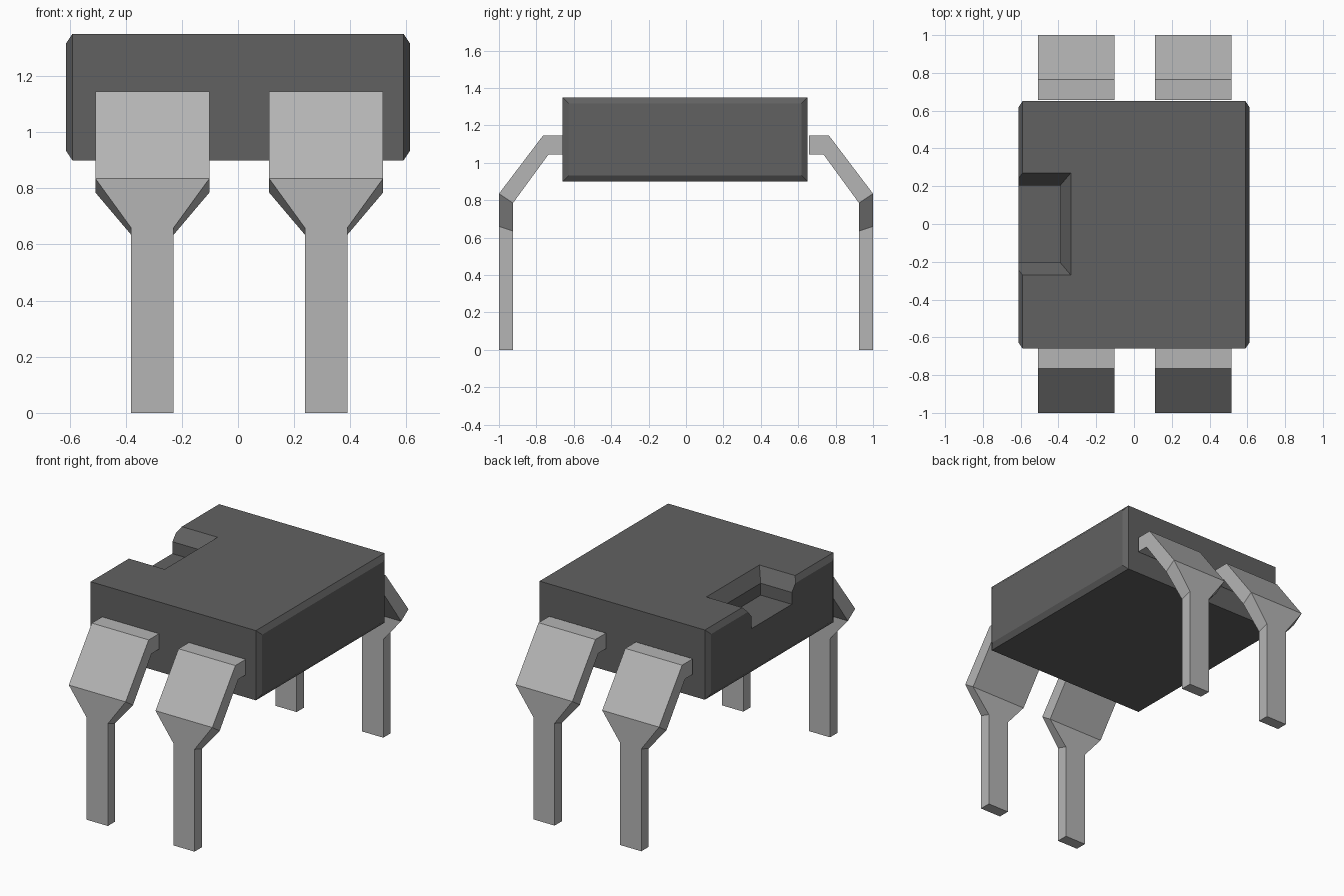
import bpy
import bmesh

default = bpy.data.objects.get("Cube")
if default:
    bpy.data.objects.remove(default, do_unlink=True)


def material(name, rgb):
    m = bpy.data.materials.new(name)
    m.use_nodes = True
    m.diffuse_color = (*rgb, 1)
    m.node_tree.nodes["Principled BSDF"].inputs["Base Color"].default_value = (*rgb, 1)
    return m


charcoal = material("charcoal plastic", (0.12, 0.12, 0.12))
silver = material("silver metal", (0.46, 0.46, 0.46))


def loft(name, rings, mat):
    """Skin a row of closed rings and cap both ends."""
    bm = bmesh.new()
    loops = [[bm.verts.new(p) for p in ring] for ring in rings]
    for a, b in zip(loops, loops[1:]):
        n = len(a)
        for i in range(n):
            j = (i + 1) % n
            bm.faces.new((a[i], a[j], b[j], b[i]))
    bm.faces.new(loops[0])
    bm.faces.new(loops[-1])
    bmesh.ops.recalc_face_normals(bm, faces=bm.faces)
    mesh = bpy.data.meshes.new(name)
    bm.to_mesh(mesh)
    bm.free()
    mesh.materials.append(mat)
    obj = bpy.data.objects.new(name, mesh)
    bpy.context.scene.collection.objects.link(obj)
    return obj


def rect(u0, u1, v0, v1):
    return [(u0, v0), (u1, v0), (u1, v1), (u0, v1)]


# Body block with chamfered ends
FRONT, BACK, LOW, TOP = -0.66, 0.65, 0.9, 1.35
body_rings = []
for x, inset in ((-0.612, 0.033), (-0.59, 0), (0.59, 0), (0.612, 0.033)):
    outline = rect(FRONT + inset, BACK - inset, LOW + inset, TOP - inset)
    body_rings.append([(x, y, z) for y, z in outline])
body = loft("body", body_rings, charcoal)

# Notch with a vertical lower wall and a flared rim
notch_rings = []
for z, flare in ((1.195, 0), (1.272, 0), (TOP, 0.065), (1.428, 0.13)):
    outline = rect(-0.8, -0.39 + flare * 0.85, -0.205 - flare, 0.205 + flare)
    notch_rings.append([(x, y, z) for x, y in outline])
cutter = loft("notch_cutter", notch_rings, charcoal)
cutter.hide_render = True

cut = body.modifiers.new("notch", 'BOOLEAN')
cut.operation = 'DIFFERENCE'
cut.solver = 'EXACT'
cut.object = cutter
bpy.context.view_layer.objects.active = body
body.select_set(True)
bpy.ops.object.modifier_apply(modifier=cut.name)
bpy.data.objects.remove(cutter, do_unlink=True)

# Bent leads: (outer y, outer z, inner y, inner z, half width)
WIDE, NARROW = 0.203, 0.076
lead_profile = [
    (0.657, 1.145, 0.657, 1.045, WIDE),
    (0.765, 1.145, 0.735, 1.045, WIDE),
    (1.0, 0.835, 0.925, 0.785, WIDE),
    (1.0, 0.66, 0.925, 0.635, NARROW),
    (1.0, 0.0, 0.925, 0.0, NARROW),
]
for end, side in (("front", -1), ("back", 1)):
    for hand, cx in (("right", -0.305), ("left", 0.314)):
        rings = [[(cx - w, side * yo, zo), (cx + w, side * yo, zo),
                  (cx + w, side * yi, zi), (cx - w, side * yi, zi)]
                 for yo, zo, yi, zi, w in lead_profile]
        loft(f"{end}_{hand}_lead", rings, silver)
